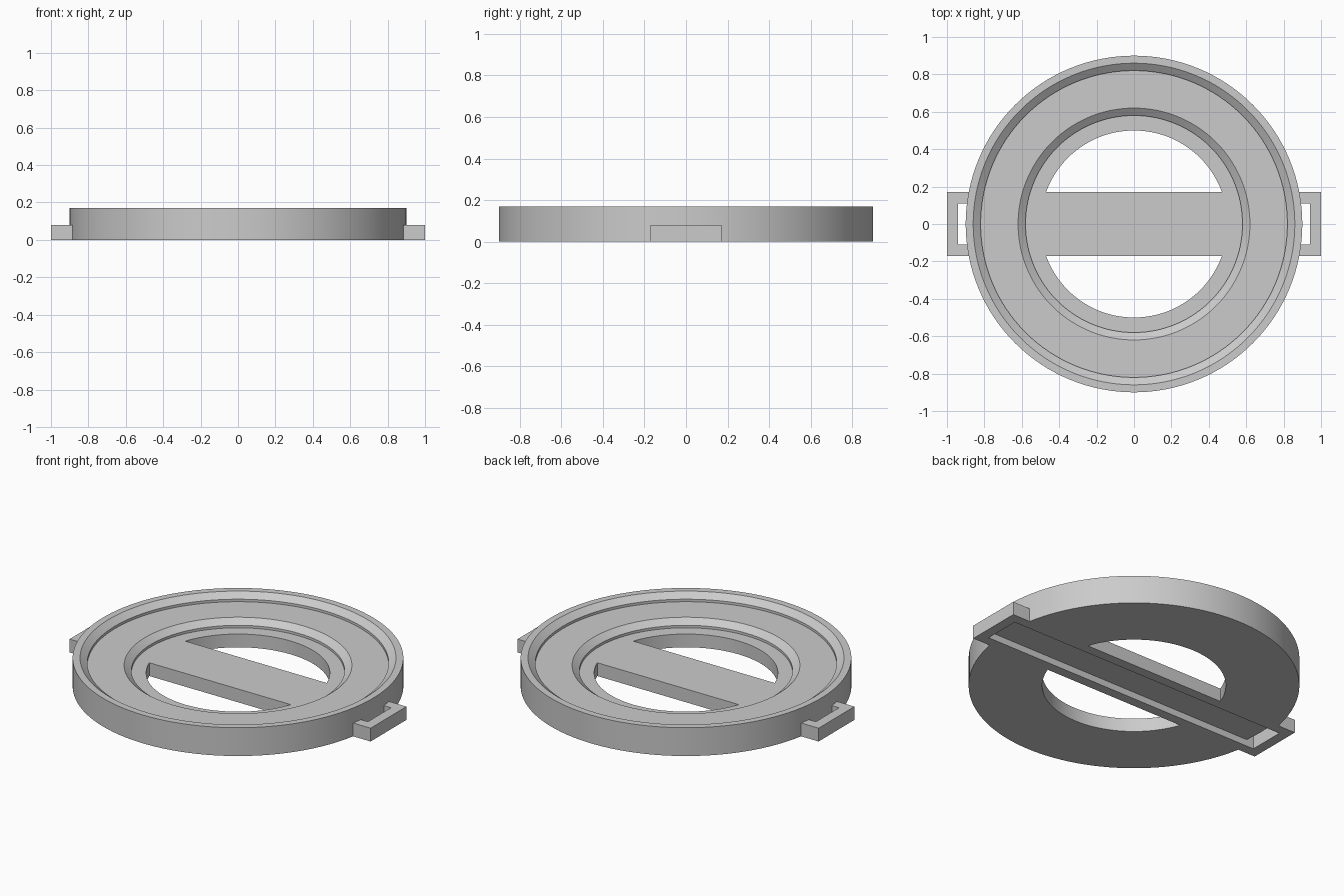
import bpy
import bmesh
from math import radians
from mathutils import Matrix, Vector

cube = bpy.data.objects.get("Cube")
if cube:
    bpy.data.objects.remove(cube, do_unlink=True)

RIM_HEIGHT = 0.17
BAR_HEIGHT = 0.08

grey = bpy.data.materials.new("light grey")
grey.use_nodes = True
grey.diffuse_color = (0.6, 0.6, 0.6, 1)
grey.node_tree.nodes["Principled BSDF"].inputs["Base Color"].default_value = (0.6, 0.6, 0.6, 1)


def add_object(name, bm):
    bmesh.ops.recalc_face_normals(bm, faces=bm.faces)
    mesh = bpy.data.meshes.new(name)
    bm.to_mesh(mesh)
    bm.free()
    mesh.materials.append(grey)
    obj = bpy.data.objects.new(name, mesh)
    bpy.context.collection.objects.link(obj)
    return obj


def box(name, low, high):
    low, high = Vector(low), Vector(high)
    bm = bmesh.new()
    bmesh.ops.create_cube(bm, size=1, matrix=Matrix.Translation((low + high) / 2)
                          @ Matrix.Diagonal((*(high - low), 1)))
    return add_object(name, bm)


def lathe(name, profile, steps=128):
    bm = bmesh.new()
    verts = [bm.verts.new((r, 0, z)) for r, z in profile]
    edges = [bm.edges.new((a, b)) for a, b in zip(verts, verts[1:] + verts[:1])]
    bmesh.ops.spin(bm, geom=verts + edges, cent=(0, 0, 0), axis=(0, 0, 1),
                   angle=radians(360), steps=steps)
    bmesh.ops.remove_doubles(bm, verts=bm.verts, dist=0.0001)
    return add_object(name, bm)


def combine(target, other, operation):
    mod = target.modifiers.new(other.name, "BOOLEAN")
    mod.operation = operation
    mod.solver = "EXACT"
    mod.object = other
    bpy.context.view_layer.objects.active = target
    bpy.ops.object.modifier_apply(modifier=mod.name)
    bpy.data.objects.remove(other, do_unlink=True)


# Stepped ring: flat rim, two chamfered steps, open centre
ring = lathe("stepped_ring", [
    (0.5, 0), (0.9, 0), (0.9, RIM_HEIGHT), (0.86, RIM_HEIGHT),
    (0.82, 0.14), (0.82, 0.125), (0.62, 0.125),
    (0.58, 0.095), (0.58, BAR_HEIGHT), (0.5, BAR_HEIGHT),
])

# Cross bar with a strap loop at each end
bar = box("cross_bar", (-1, -0.17, 0), (1, 0.17, BAR_HEIGHT))
for side in (-1, 1):
    x1, x2 = sorted((side * 0.8, side * 0.94))
    combine(bar, box("loop_hole", (x1, -0.11, -0.1), (x2, 0.11, 0.2)), "DIFFERENCE")
combine(ring, bar, "UNION")

# Strap channel along the underside
combine(ring, box("strap_channel", (-0.94, -0.11, -0.1), (0.94, 0.11, 0.04)), "DIFFERENCE")

bpy.ops.object.select_all(action="DESELECT")
ring.select_set(True)
bpy.context.view_layer.objects.active = ring
bpy.ops.object.shade_smooth_by_angle(angle=radians(25))
